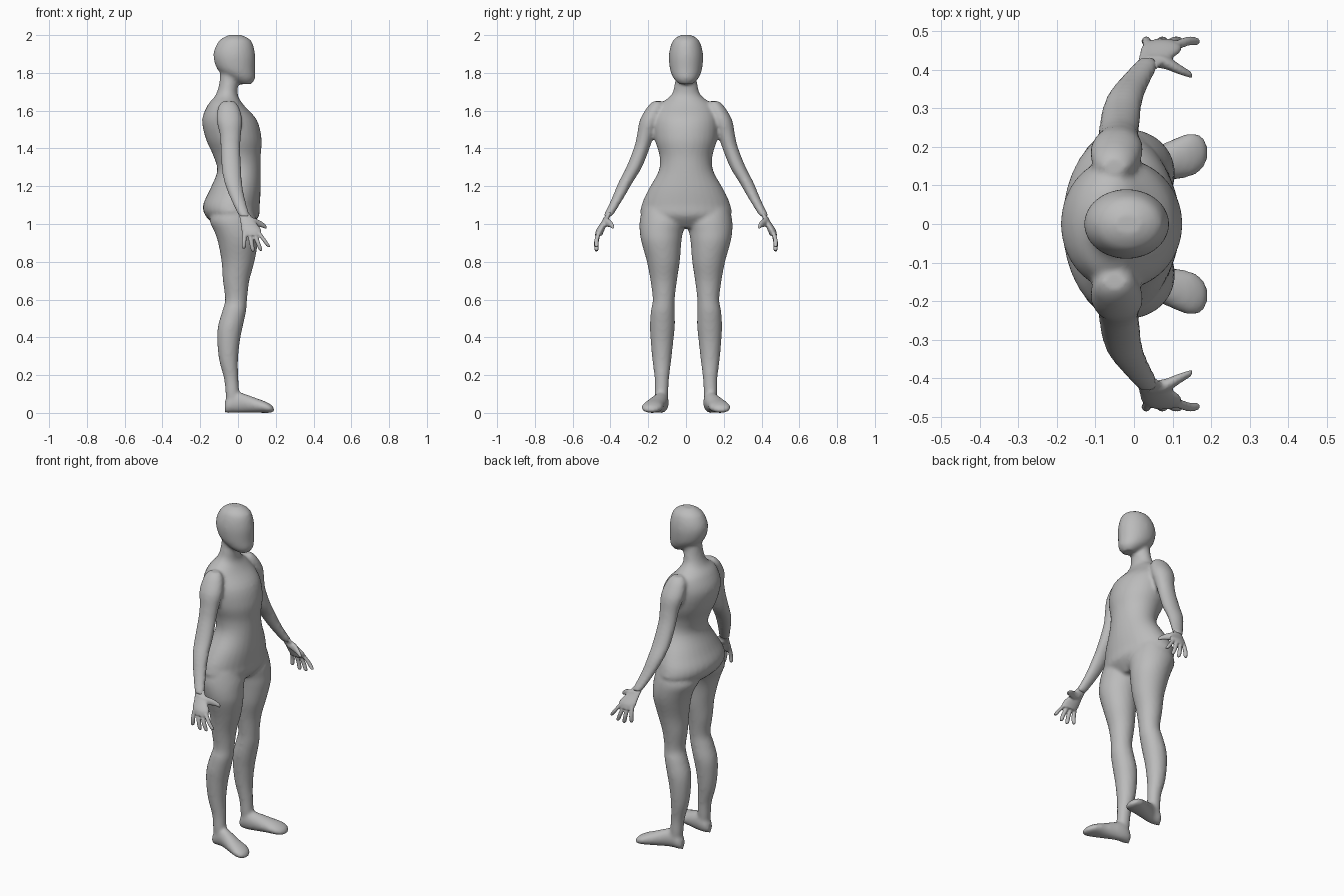
import bpy, bmesh, math

default_cube = bpy.data.objects.get("Cube")
if default_cube:
    bpy.data.objects.remove(default_cube, do_unlink=True)

shade = 0.5
grey = bpy.data.materials.new("matte grey")
grey.use_nodes = True
grey.diffuse_color = (shade, shade, shade, 1)
shader = grey.node_tree.nodes["Principled BSDF"]
shader.inputs["Base Color"].default_value = grey.diffuse_color


def blend(before, start, end, after, t):
    """Smooth curve between start and end."""
    slope_in, slope_out = (end - before) / 2, (after - start) / 2
    ease = t * t * (3 - 2 * t)
    return (start + (end - start) * ease
            + slope_in * t * (1 - t) ** 2 - slope_out * t * t * (1 - t))


def refine(rows, steps=4):
    """Add smoothly interpolated sections between the given ones."""
    padded = [rows[0], *rows, rows[-1]]
    for window in zip(padded, padded[1:], padded[2:], padded[3:]):
        for step in range(steps):
            yield [blend(*values, step / steps) for values in zip(*window)]
    yield rows[-1]


def loft(bm, rows, place, sides=32):
    """Closed skin over ellipses: (position, centre a, centre b, radius a, radius b)."""
    rings = []
    for position, a, b, radius_a, radius_b in refine(rows):
        ring = []
        for k in range(sides):
            angle = math.tau * k / sides
            point = place(position, a + radius_a * math.cos(angle), b + radius_b * math.sin(angle))
            ring.append(bm.verts.new(point))
        rings.append(ring)
    for lower, upper in zip(rings, rings[1:]):
        for k in range(sides):
            bm.faces.new((lower[k - 1], lower[k], upper[k], upper[k - 1]))
    bm.faces.new(rings[0])
    bm.faces.new(rings[-1])


def trunk(bm, rows):
    """Central part from (height, back, front, half width)."""
    sections = [(z, (back + front) / 2, 0, (front - back) / 2, half) for z, back, front, half in rows]
    loft(bm, sections, lambda z, x, y: (x, y, z))


def limb(bm, rows, flatness=1.0):
    """Mirrored upright part from (height, x, y, radius)."""
    sections = [(z, x, y, radius, radius * flatness) for z, x, y, radius in rows]
    for side in (1, -1):
        loft(bm, sections, lambda z, x, y: (x, side * y, z))


def forward_limb(bm, sections):
    """Mirrored part running along x from (x, y, z, half width, half height)."""
    for side in (1, -1):
        loft(bm, sections, lambda x, y, z: (x, side * y, z))


def finish(bm, name, voxel, rounds):
    """Fuse the overlapping volumes into one smooth skin."""
    bmesh.ops.recalc_face_normals(bm, faces=bm.faces[:])
    mesh = bpy.data.meshes.new(name)
    bm.to_mesh(mesh)
    bm.free()
    mesh.materials.append(grey)
    obj = bpy.data.objects.new(name, mesh)
    bpy.context.collection.objects.link(obj)
    fuse = obj.modifiers.new("fuse", "REMESH")
    fuse.mode = "VOXEL"
    fuse.voxel_size = voxel
    fuse.use_smooth_shade = True
    soften = obj.modifiers.new("soften", "SMOOTH")
    soften.factor = 0.5
    soften.iterations = rounds


body = bmesh.new()

# Head
trunk(body, [
    (2, -.05, .02, .03),
    (1.97, -.1, .07, .07),
    (1.9, -.13, .09, .09),
    (1.82, -.11, .09, .085),
    (1.77, -.05, .09, .065),
    (1.74, .01, .07, .035),
])

# Neck, chest, waist and hips
trunk(body, [
    (1.84, -.09, 0, .05),
    (1.74, -.1, 0, .06),
    (1.68, -.12, 0, .08),
    (1.63, -.16, .03, .14),
    (1.55, -.19, .1, .17),
    (1.45, -.17, .125, .165),
    (1.36, -.13, .12, .14),
    (1.28, -.11, .12, .145),
    (1.18, -.15, .12, .2),
    (1.1, -.185, .115, .235),
    (1.04, -.17, .11, .23),
    (.98, -.1, .06, .1),
])

# Thighs, knees, calves and ankles
limb(body, [
    (1.08, -.02, .13, .1),
    (1.02, -.025, .12, .125),
    (.96, -.01, .13, .115),
    (.9, 0, .13, .105),
    (.8, 0, .12, .087),
    (.7, -.01, .118, .07),
    (.6, -.01, .118, .058),
    (.54, -.02, .123, .063),
    (.46, -.04, .125, .066),
    (.38, -.05, .127, .06),
    (.28, -.05, .128, .05),
    (.18, -.036, .128, .038),
    (.1, -.03, .13, .036),
    (.04, -.03, .13, .03),
])

# Feet: x, y, half width and top height, with the sole on the ground
foot = [
    (-.07, .13, .02, .06),
    (-.05, .13, .035, .09),
    (0, .132, .04, .11),
    (.1, .167, .053, .077),
    (.15, .18, .057, .058),
    (.18, .185, .04, .04),
    (.19, .185, .02, .03),
]
forward_limb(body, [(x, y, top / 2, half, top / 2) for x, y, half, top in foot])

# Shoulders and arms
limb(body, [
    (1.65, -.05, .15, .03),
    (1.62, -.05, .16, .055),
    (1.55, -.045, .19, .068),
    (1.47, -.04, .215, .056),
    (1.4, -.04, .235, .052),
    (1.3, -.035, .275, .052),
    (1.22, -.025, .32, .047),
    (1.13, 0, .365, .038),
    (1.04, .035, .415, .03),
], flatness=.8)

finish(body, "body", voxel=.01, rounds=6)

hands = bmesh.new()

# Palms
limb(hands, [
    (1.06, .03, .405, .028),
    (1.01, .053, .432, .04),
    (.97, .07, .453, .052),
    (.94, .075, .463, .045),
], flatness=.42)

# Fingers: evenly spread knuckles, each with its own tip
knuckle_z, knuckle_y, thickness = .95, .462, .012
for number, (tip_x, tip_z) in enumerate([(.03, .87), (.08, .855), (.122, .857), (.165, .877)]):
    knuckle_x = .035 + .026 * number
    rows = []
    for along, bend, taper in ((-.1, 0, 1), (.5, 1, 1), (.9, 1, .9), (1, 1, .5)):
        rows.append((knuckle_z + (tip_z - knuckle_z) * along,
                     knuckle_x + (tip_x - knuckle_x) * along,
                     knuckle_y + thickness * bend,
                     thickness * taper))
    limb(hands, rows)

# Thumbs
forward_limb(hands, [(x, y, z, radius, radius * 1.3) for x, y, z, radius in [
    (.04, .424, 1.02, .016),
    (.08, .42, 1.01, .018),
    (.12, .4, 1, .013),
    (.15, .386, .983, .008),
]])

finish(hands, "hands", voxel=.005, rounds=3)
